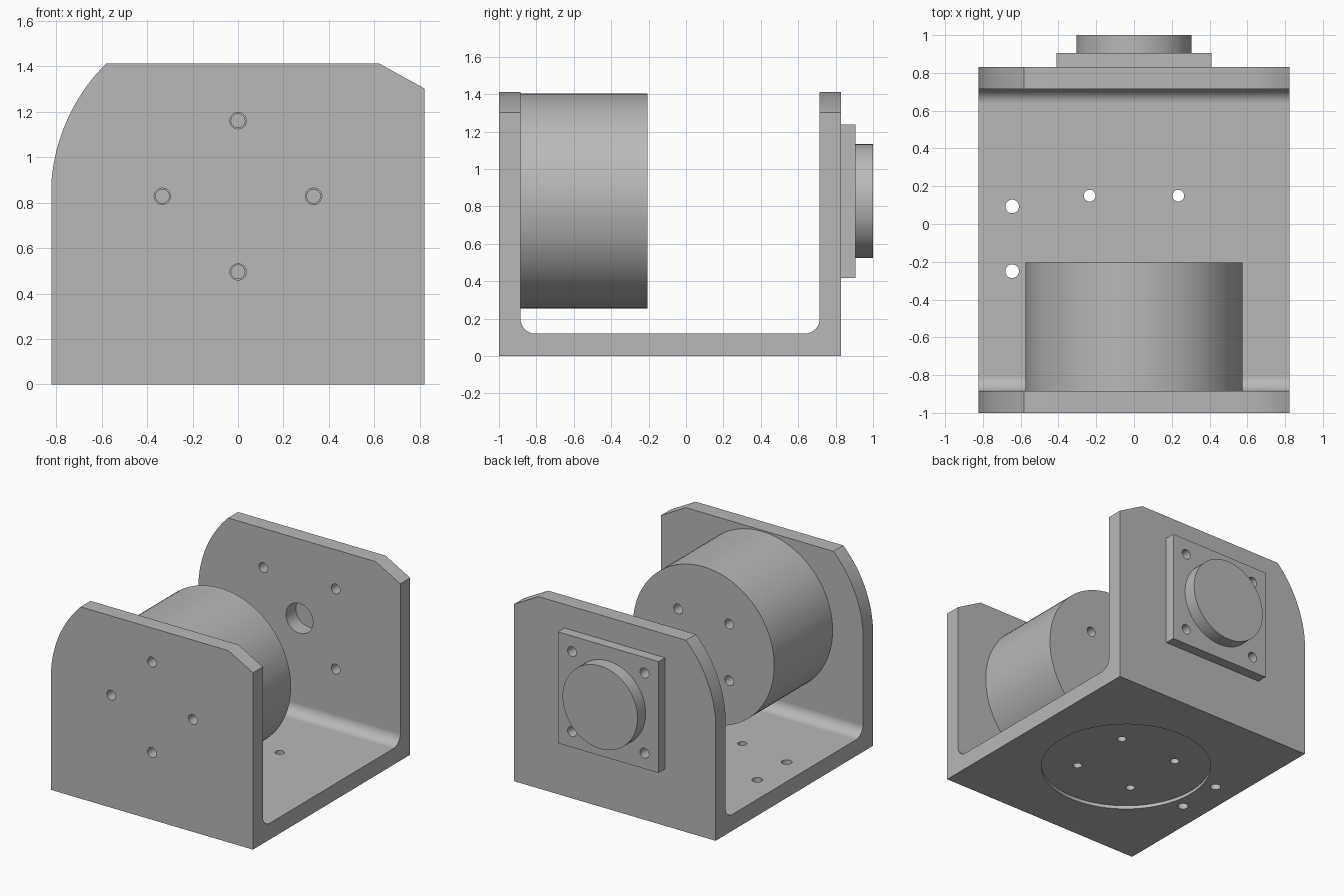
import bpy, bmesh
from math import sin, cos, pi, asin, acos
from mathutils import Matrix, Vector

old = bpy.data.objects.get("Cube")
if old:
    bpy.data.objects.remove(old, do_unlink=True)

grey = bpy.data.materials.new("machined grey")
grey.use_nodes = True
colour = (0.48, 0.48, 0.48, 1)
grey.diffuse_color = colour
grey.node_tree.nodes["Principled BSDF"].inputs["Base Color"].default_value = colour

AXIS_Z = 0.828                    # height of motor and bearing axis
HALF_W, HEIGHT = 0.822, 1.412     # bracket half width and height
FRONT, BACK = -1.0, 0.83          # outer faces of the two walls
WALL, FLOOR, FILLET = 0.115, 0.12, 0.08
MID_Y = (FRONT + BACK) / 2


def finish(name, bm):
    bmesh.ops.recalc_face_normals(bm, faces=bm.faces)
    mesh = bpy.data.meshes.new(name)
    bm.to_mesh(mesh)
    bm.free()
    mesh.materials.append(grey)
    ob = bpy.data.objects.new(name, mesh)
    bpy.context.collection.objects.link(ob)
    return ob


def prism(name, points, direction):
    """Extrude a closed outline of 3D points along a direction."""
    bm = bmesh.new()
    face = bm.faces.new([bm.verts.new(p) for p in points])
    out = bmesh.ops.extrude_face_region(bm, geom=[face])
    verts = [g for g in out["geom"] if isinstance(g, bmesh.types.BMVert)]
    bmesh.ops.translate(bm, verts=verts, vec=Vector(direction))
    return finish(name, bm)


def cyl_y(name, x, z, r, y0, y1, n=32):
    ring = [(x + r * cos(2 * pi * i / n), y0, z + r * sin(2 * pi * i / n)) for i in range(n)]
    return prism(name, ring, (0, y1 - y0, 0))


def cyl_z(name, x, y, r, z0, z1, n=32):
    ring = [(x + r * cos(2 * pi * i / n), y + r * sin(2 * pi * i / n), z0) for i in range(n)]
    return prism(name, ring, (0, 0, z1 - z0))


def boolean(target, cutter, operation="DIFFERENCE"):
    mod = target.modifiers.new("cut", "BOOLEAN")
    mod.operation, mod.solver, mod.object = operation, "EXACT", cutter
    bpy.context.view_layer.objects.active = target
    bpy.ops.object.modifier_apply(modifier=mod.name)
    bpy.data.objects.remove(cutter, do_unlink=True)


def smooth(ob):
    bpy.ops.object.select_all(action="DESELECT")
    ob.select_set(True)
    bpy.context.view_layer.objects.active = ob
    bpy.ops.object.shade_smooth_by_angle(angle=pi / 6)
    mod = ob.modifiers.new("flat faces", "WEIGHTED_NORMAL")
    mod.keep_sharp = True


def square(d):
    return [(sx * d, sz * d) for sx in (-1, 1) for sz in (-1, 1)]


def cross(d):
    return [(d, 0), (-d, 0), (0, d), (0, -d)]


# U-shaped bracket: side profile with filleted inner corners
inner_f, inner_b = FRONT + WALL, BACK - WALL
profile = [(FRONT, 0), (BACK, 0), (BACK, HEIGHT), (inner_b, HEIGHT)]
for cy, start in ((inner_b - FILLET, 0), (inner_f + FILLET, -pi / 2)):
    for i in range(11):
        a = start - i * pi / 20
        profile.append((cy + FILLET * cos(a), FLOOR + FILLET + FILLET * sin(a)))
profile += [(inner_f, HEIGHT), (FRONT, HEIGHT)]
bracket = prism("bracket", [(-HALF_W, y, z) for y, z in profile], (2 * HALF_W, 0, 0))

# Wall outline: one rounded shoulder, one chamfered shoulder
radius = HALF_W + 0.002
a0, a1 = acos(HALF_W / radius), asin((HEIGHT - AXIS_Z) / radius)
outline = [(-1, -0.5), (1, -0.5), (1, 1.203), (0.62, HEIGHT), (0.62, 1.6), (-0.579, 1.6)]
outline = [(-1, -0.5), (1, -0.5), (1, 1.2025), (0.44, 1.51)]
outline[2:] = [(0.98, 1.214), (0.46, 1.5)]
slope = (HEIGHT - 1.302) / (HALF_W - 0.622)
outline[1:] = [(1, -0.5), (1, 1.302 - slope * (1 - HALF_W)), (0.5, HEIGHT + slope * 0.122)]
outline.append((-radius * cos(a1), 1.5))
for i in range(25):
    a = a1 + (a0 - a1) * i / 24
    outline.append((-radius * cos(a), AXIS_Z + radius * sin(a)))
outline.append((-1, AXIS_Z + radius * sin(a0)))
boolean(bracket, prism("outline", [(x, -1.2, z) for x, z in outline], (0, 2.4, 0)), "INTERSECT")

# Round recess and screw holes in the base
boolean(bracket, cyl_z("cutter", 0, MID_Y, 0.577, -0.1, 0.025, 96))
for x, y in square(0.235):
    boolean(bracket, cyl_z("cutter", x, MID_Y + y, 0.031, -0.1, 0.2))
for y in (0.093, -0.25):
    boolean(bracket, cyl_z("cutter", -0.645, y, 0.036, -0.1, 0.2))

# Motor screw holes in the front wall, shaft hole in the back wall
for x, z in cross(0.333):
    boolean(bracket, cyl_y("cutter", x, AXIS_Z + z, 0.036, -1.1, -0.8))
boolean(bracket, cyl_y("cutter", 0, AXIS_Z, 0.11, 0.6, 0.9, 48))

# Motor body with blind holes at both ends
motor = cyl_y("motor_body", 0, AXIS_Z, 0.575, inner_f, -0.205, 96)
for x, z in cross(0.333):
    boolean(motor, cyl_y("cutter", x, AXIS_Z + z, 0.03, -1.0, -0.75))
for x, z in square(0.208):
    boolean(motor, cyl_y("cutter", x, AXIS_Z + z, 0.036, -0.35, -0.1))

# Square bearing flange, its bolt holes run through the back wall
w = 0.41
corners = [(-w, -w), (w, -w), (w, w), (-w, w)]
flange = prism("bearing_flange", [(x, BACK, AXIS_Z + z) for x, z in corners], (0, 0.075, 0))
for x, z in square(0.295):
    for part in (bracket, flange):
        boolean(part, cyl_y("cutter", x, AXIS_Z + z, 0.036, 0.6, 1.0))

# Round bearing boss
boss = cyl_y("bearing_boss", 0, AXIS_Z, 0.305, BACK + 0.075, 1.0, 72)

for part in (bracket, motor, flange, boss):
    smooth(part)
